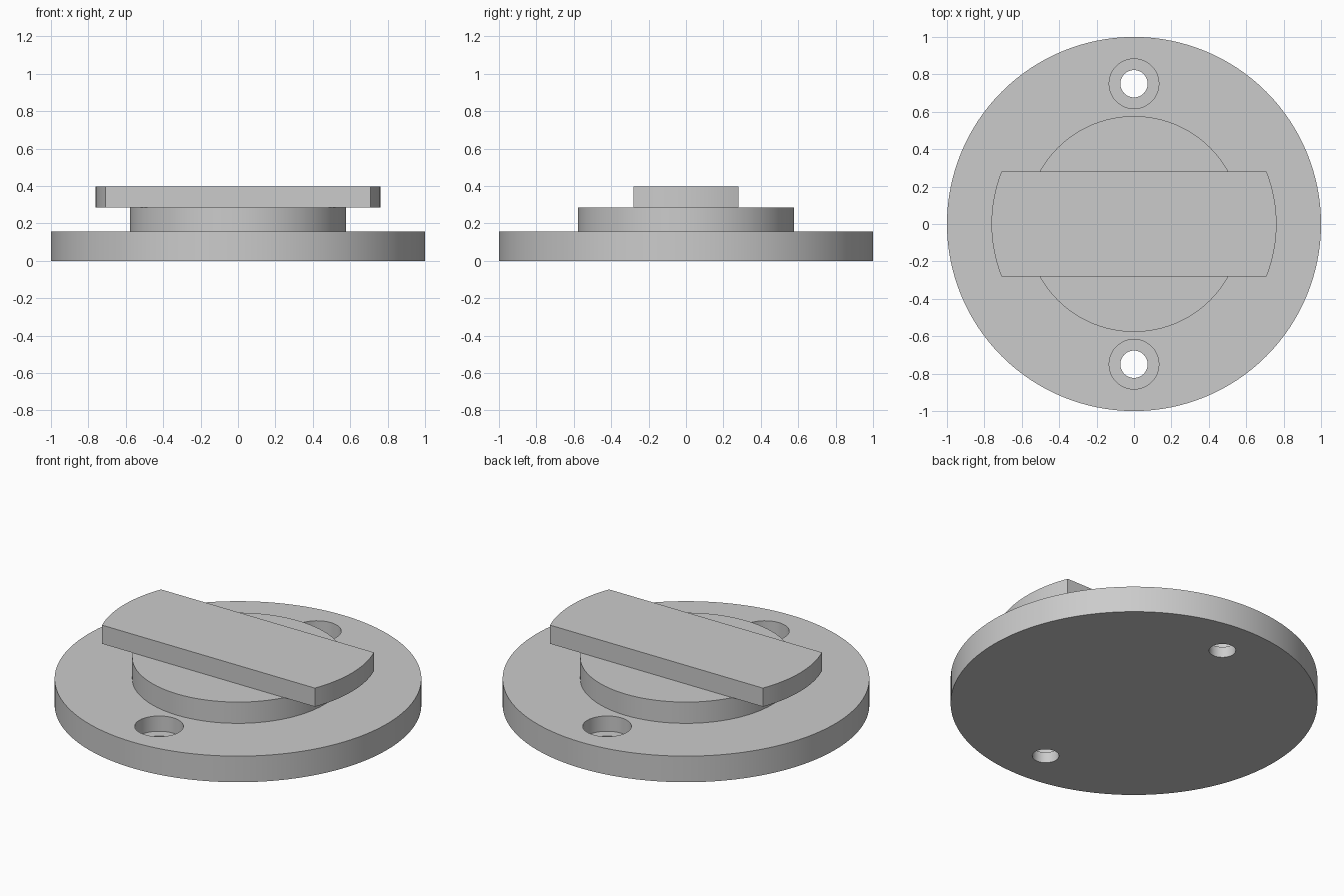
import bpy
import bmesh
import math

cube = bpy.data.objects.get("Cube")
if cube:
    bpy.data.objects.remove(cube, do_unlink=True)

BASE_TOP, HUB_TOP, GRIP_TOP = 0.157, 0.285, 0.397
HOLE_Y = 0.75

grey = bpy.data.materials.new("plain grey")
grey.use_nodes = True
colour = (0.6, 0.6, 0.6, 1)
grey.diffuse_color = colour
grey.node_tree.nodes["Principled BSDF"].inputs["Base Color"].default_value = colour


def prism(name, outline, bottom, top):
    """Extrude a flat outline between two heights."""
    bm = bmesh.new()
    face = bm.faces.new([bm.verts.new((x, y, bottom)) for x, y in outline])
    raised = bmesh.ops.extrude_face_region(bm, geom=[face])["geom"]
    verts = [v for v in raised if isinstance(v, bmesh.types.BMVert)]
    bmesh.ops.translate(bm, verts=verts, vec=(0, 0, top - bottom))
    bmesh.ops.recalc_face_normals(bm, faces=bm.faces)
    mesh = bpy.data.meshes.new(name)
    bm.to_mesh(mesh)
    bm.free()
    mesh.materials.append(grey)
    obj = bpy.data.objects.new(name, mesh)
    bpy.context.collection.objects.link(obj)
    return obj


def arc(radius, start, end, steps, cy=0):
    angles = [start + (end - start) * i / steps for i in range(steps + 1)]
    return [(radius * math.cos(a), cy + radius * math.sin(a)) for a in angles]


def circle(radius, segments, cy=0):
    return arc(radius, 0, math.tau, segments, cy)[:-1]


def activate(obj):
    bpy.ops.object.select_all(action="DESELECT")
    obj.select_set(True)
    bpy.context.view_layer.objects.active = obj


def cut(target, cutter):
    mod = target.modifiers.new("cut", "BOOLEAN")
    mod.operation = "DIFFERENCE"
    mod.solver = "EXACT"
    mod.object = cutter
    activate(target)
    bpy.ops.object.modifier_apply(modifier=mod.name)
    bpy.data.objects.remove(cutter, do_unlink=True)


# Round base plate with two counterbored screw holes
base = prism("base_plate", circle(1, 128), 0, BASE_TOP)
for y in (-HOLE_Y, HOLE_Y):
    cut(base, prism("counterbore_cutter", circle(0.133, 48, y), 0.065, 0.3))
    cut(base, prism("screw_hole_cutter", circle(0.073, 48, y), -0.1, 0.3))

# Raised hub
hub = prism("hub", circle(0.577, 96), BASE_TOP, HUB_TOP)

# Grip bar: straight sides, rounded ends
half = math.asin(0.281 / 0.762)
ends = arc(0.762, -half, half, 16) + arc(0.762, math.pi - half, math.pi + half, 16)
grip = prism("grip_bar", ends, HUB_TOP, GRIP_TOP)

for part in (base, hub, grip):
    activate(part)
    bpy.ops.object.shade_smooth_by_angle(angle=math.radians(30))
